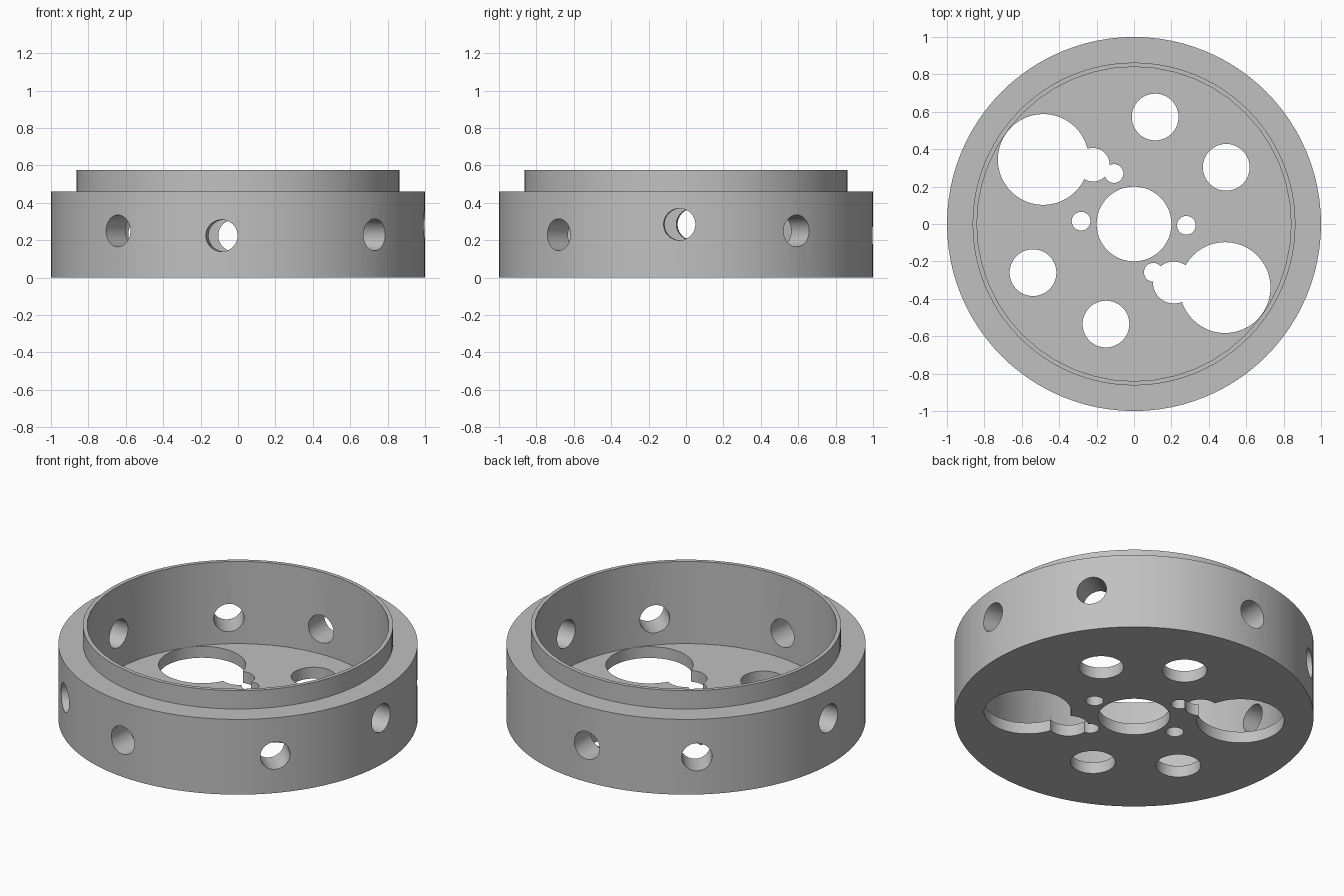
import bpy
import math
from mathutils import Matrix, Vector

cube = bpy.data.objects.get("Cube")
if cube:
    bpy.data.objects.remove(cube, do_unlink=True)

HEIGHT, SHOULDER, FLOOR = 0.575, 0.462, 0.07
OUTER, RIM, BORE = 1.0, 0.863, 0.84

grey = bpy.data.materials.new("plain grey")
grey.use_nodes = True
colour = (0.53, 0.53, 0.53, 1)
grey.diffuse_color = colour
grey.node_tree.nodes["Principled BSDF"].inputs["Base Color"].default_value = colour


def lathe(name, profile, segments):
    """Closed solid turned about z from (radius, z) points, capped at both ends."""
    verts, faces = [], []
    for r, z in profile:
        for i in range(segments):
            a = 2 * math.pi * i / segments
            verts.append((r * math.cos(a), r * math.sin(a), z))
    for k in range(len(profile) - 1):
        for i in range(segments):
            j = (i + 1) % segments
            low, high = k * segments, (k + 1) * segments
            faces.append((low + i, low + j, high + j, high + i))
    faces.append(tuple(reversed(range(segments))))
    faces.append(tuple(range(len(verts) - segments, len(verts))))
    mesh = bpy.data.meshes.new(name)
    mesh.from_pydata(verts, [], faces)
    obj = bpy.data.objects.new(name, mesh)
    bpy.context.collection.objects.link(obj)
    return obj


def cut(target, cutter):
    """Subtract the cutter from the target, then discard the cutter."""
    cutter.hide_render = True
    mod = target.modifiers.new("cut", 'BOOLEAN')
    mod.operation, mod.solver, mod.object = 'DIFFERENCE', 'EXACT', cutter
    bpy.context.view_layer.objects.active = target
    bpy.ops.object.modifier_apply(modifier=mod.name)
    bpy.data.objects.remove(cutter, do_unlink=True)


# Stepped cup body
body = lathe("ring_housing", [(OUTER, 0), (OUTER, SHOULDER), (RIM, SHOULDER), (RIM, HEIGHT)], 96)
cut(body, lathe("bore_cutter", [(BORE, FLOOR), (BORE, 1)], 48))

# Floor openings: x, y, radius
floor_holes = [
    (0, 0, 0.2),
    (-0.485, 0.345, 0.243), (-0.22, 0.317, 0.09), (-0.107, 0.27, 0.05),
    (0.487, -0.34, 0.243), (0.213, -0.313, 0.112), (0.103, -0.258, 0.05),
    (0.113, 0.572, 0.125), (0.493, 0.303, 0.125),
    (-0.54, -0.26, 0.125), (-0.15, -0.535, 0.125),
    (-0.283, 0.015, 0.05), (0.28, -0.007, 0.05),
]
for x, y, r in floor_holes:
    cutter = lathe("floor_cutter", [(r, -0.1), (r, FLOOR + 0.05)], 48)
    cutter.location = (x, y, 0)
    cut(body, cutter)

# Radial wall holes: angle in degrees, height
wall_holes = [(-130, 0.25), (-95, 0.225), (-43, 0.23), (-2, 0.285),
              (36.3, 0.25), (91.4, 0.225), (128.5, 0.23), (177.7, 0.285)]
for angle, z in wall_holes:
    cutter = lathe("wall_cutter", [(0.085, 0.7), (0.085, 1.1)], 40)
    cutter.matrix_world = (Matrix.Translation(Vector((0, 0, z)))
                           @ Matrix.Rotation(math.radians(angle), 4, 'Z')
                           @ Matrix.Rotation(math.pi / 2, 4, 'Y'))
    cut(body, cutter)

# Finish
body.data.materials.clear()
body.data.materials.append(grey)
for face in body.data.polygons:
    face.material_index = 0
bpy.ops.object.select_all(action='DESELECT')
body.select_set(True)
bpy.context.view_layer.objects.active = body
bpy.ops.object.shade_smooth_by_angle(angle=math.radians(30))
